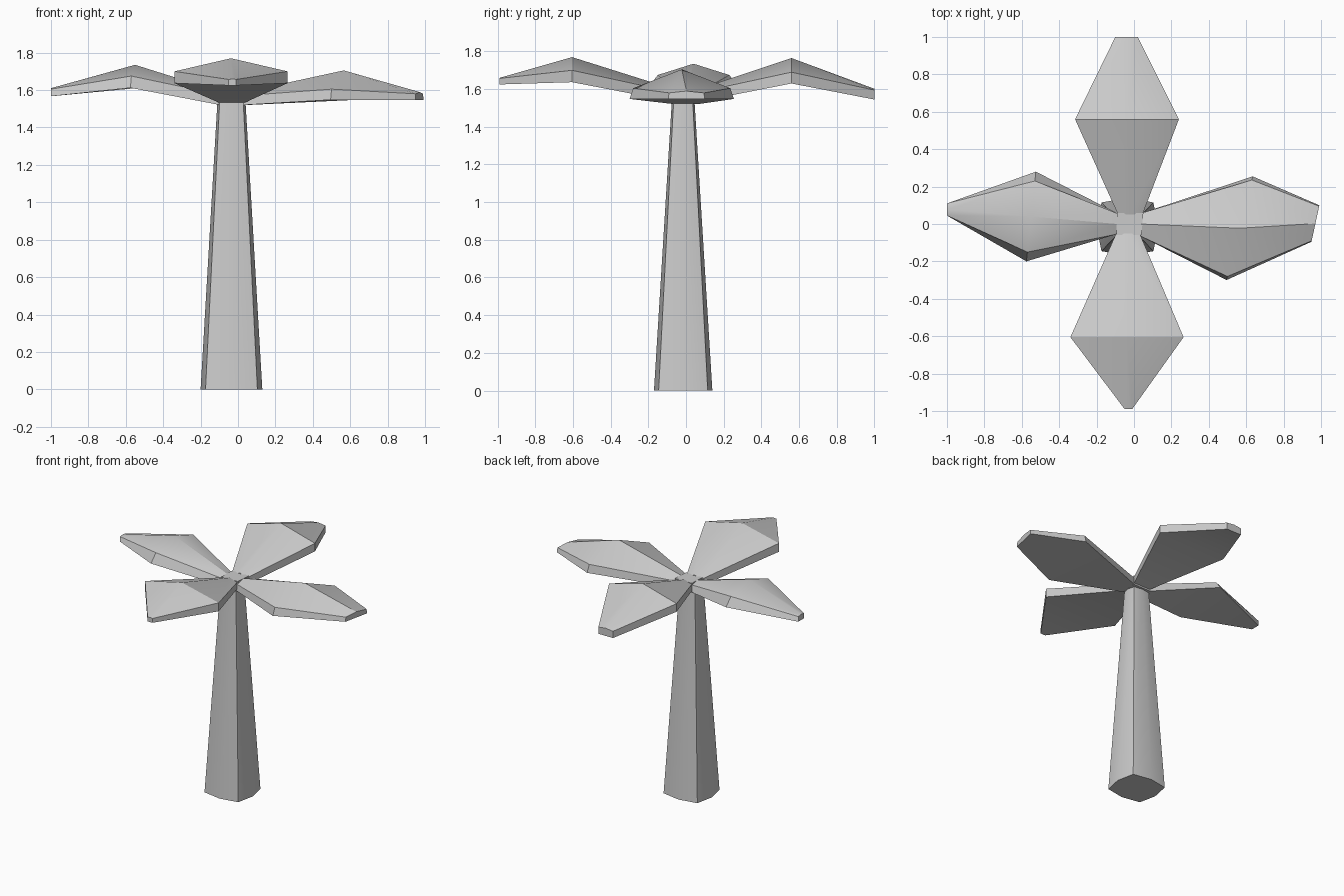
import bpy, bmesh, math

if "Cube" in bpy.data.objects:
    bpy.data.objects.remove(bpy.data.objects["Cube"])


def loft(name, sections):
    """Skin a closed solid through rings with equal point counts."""
    bm = bmesh.new()
    rings = [[bm.verts.new(p) for p in s] for s in sections]
    n = len(rings[0])
    for a, b in zip(rings, rings[1:]):
        for i in range(n):
            j = (i + 1) % n
            bm.faces.new((a[i], a[j], b[j], b[i]))
    bm.faces.new(rings[0][::-1])
    bm.faces.new(rings[-1])
    bmesh.ops.recalc_face_normals(bm, faces=bm.faces)
    me = bpy.data.meshes.new(name)
    bm.to_mesh(me)
    bm.free()
    ob = bpy.data.objects.new(name, me)
    bpy.context.collection.objects.link(ob)
    bpy.ops.object.select_all(action='DESELECT')
    bpy.context.view_layer.objects.active = ob
    ob.select_set(True)
    bpy.ops.object.shade_smooth_by_angle(angle=math.radians(32))
    return ob


# Tapered trunk: square section with softly bowed sides
def trunk_ring(cx, cy, rx, ry, z):
    unit = [(1, 0), (.84, .84), (0, 1), (-.84, .84),
            (-1, 0), (-.84, -.84), (0, -1), (.84, -.84)]
    return [(cx + rx * u, cy + ry * v, z) for u, v in unit]


loft("trunk", [trunk_ring(-.035, -.015, .165, .155, 0),
               trunk_ring(-.035, -.015, .075, .06, 1.54)])


# Leaf sections: two edge points, ridge height, edge top, edge bottom, lower flare
def leaf_ring(a, b, ridge, top, bottom, flare=0.0):
    (ax, ay), (bx, by) = a, b
    dx, dy = bx - ax, by - ay
    k = flare / math.hypot(dx, dy)
    mid = ((ax + bx) / 2, (ay + by) / 2, ridge)
    return [(ax, ay, top), mid, (bx, by, top),
            (bx + dx * k, by + dy * k, bottom),
            (ax - dx * k, ay - dy * k, bottom)]


leaves = {
    "back_leaf": [((-.085, .05), (.045, .05), 1.595, 1.58, 1.53),
                  ((-.315, .56), (.24, .56), 1.765, 1.69, 1.63),
                  ((-.10, 1.0), (.02, 1.0), 1.602, 1.595, 1.545)],
    "front_leaf": [((-.095, -.05), (.03, -.05), 1.595, 1.58, 1.53),
                   ((-.34, -.605), (.265, -.605), 1.77, 1.70, 1.637),
                   ((-.05, -.99), (-.01, -.99), 1.66, 1.657, 1.625)],
    "left_leaf": [((-.085, .055), (-.095, -.055), 1.59, 1.575, 1.52),
                  ((-.53, .23), (-.57, -.15), 1.735, 1.675, 1.612, .05),
                  ((-1.0, .11), (-1.0, .045), 1.61, 1.605, 1.567)],
    "right_leaf": [((.045, .06), (.025, -.06), 1.59, 1.57, 1.52),
                   ((.63, .235), (.50, -.28), 1.705, 1.605, 1.548, .02),
                   ((.99, .095), (.95, -.09), 1.59, 1.58, 1.547, .005)],
}
for name, rows in leaves.items():
    loft(name, [leaf_ring(*r) for r in rows])

# Crown joining the leaf roots
loft("crown", [[(-.095, -.06, z), (.04, -.06, z), (.05, .06, z), (-.09, .06, z)]
               for z in (1.52, 1.59)])
